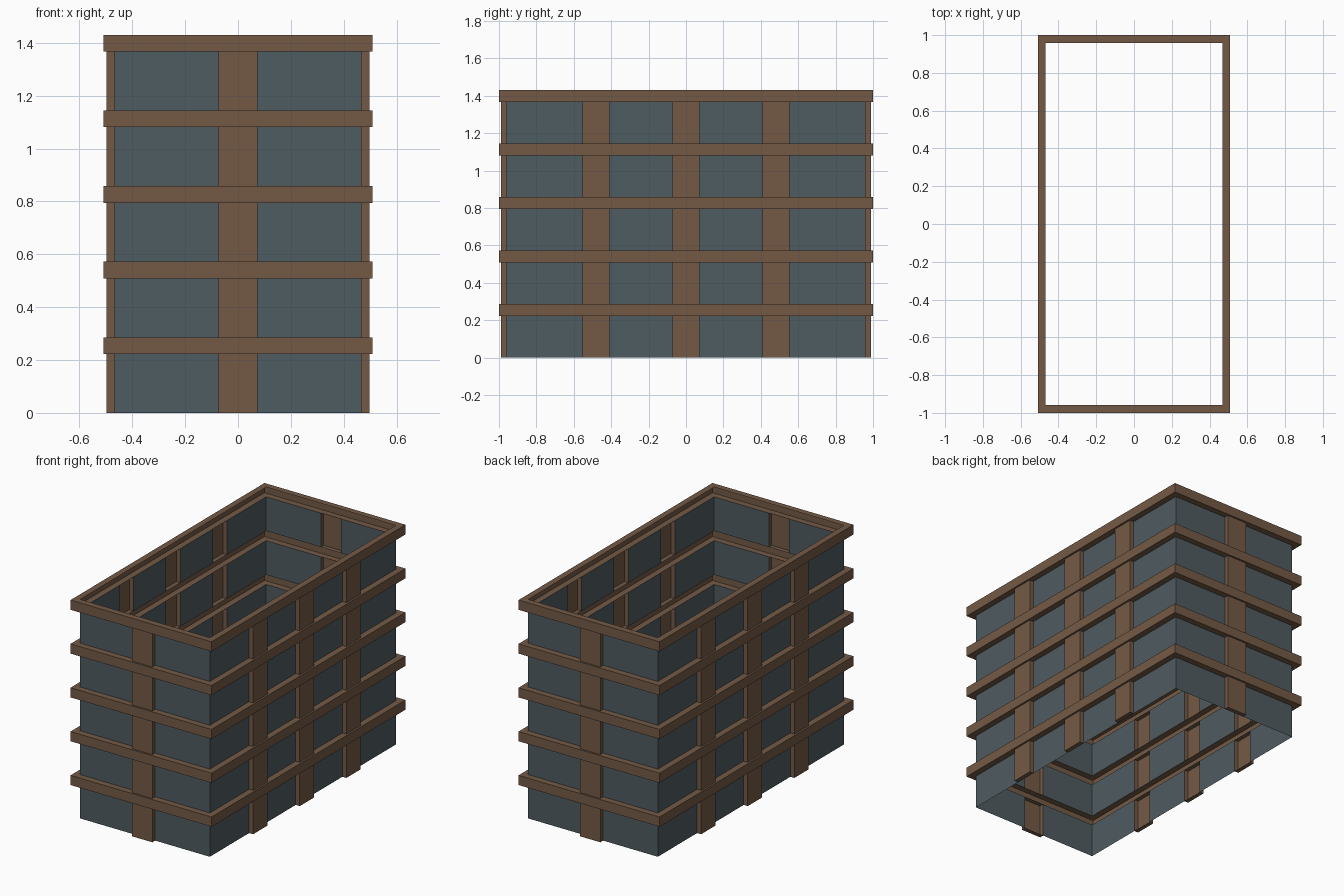
import bpy, bmesh
from mathutils import Matrix, Vector
from math import pi

if "Cube" in bpy.data.objects:
    bpy.data.objects.remove(bpy.data.objects["Cube"])

HX, HY = 0.468, 0.959          # glass skin half sizes
PILLAR, BAND = 0.029, 0.041    # how far pillars and bands stand out
FLOOR, BAND_H = 0.286, 0.0635  # storey height, band height
PW = 0.073                     # pillar half width
LEVELS = 5


def material(name, rgb):
    m = bpy.data.materials.new(name)
    m.diffuse_color = (*rgb, 1)
    m.use_nodes = True
    m.node_tree.nodes["Principled BSDF"].inputs["Base Color"].default_value = m.diffuse_color
    return m


BROWN = material("brown frame", (0.175, 0.102, 0.061))
GLASS = material("slate glass", (0.078, 0.106, 0.120))


def make(name, quads, mat):
    bm = bmesh.new()
    for q in quads:
        bm.faces.new([bm.verts.new(p) for p in q])
    bmesh.ops.remove_doubles(bm, verts=bm.verts, dist=1e-5)
    me = bpy.data.meshes.new(name)
    bm.to_mesh(me)
    bm.free()
    me.materials.append(mat)
    ob = bpy.data.objects.new(name, me)
    bpy.context.collection.objects.link(ob)


# each wall: name, turn about z, half width, distance from centre, pillar centres
WALLS = [("front", 0, HX, HY, [0]),
         ("right", pi / 2, HY, HX, [-0.481, 0, 0.481]),
         ("back", pi, HX, HY, [0]),
         ("left", -pi / 2, HY, HX, [-0.481, 0, 0.481])]

for name, turn, half, dist, centres in WALLS:
    rot = Matrix.Rotation(turn, 3, 'Z')

    def p(u, out, z):
        return rot @ Vector((u, -dist - out, z))

    glass, pillars, bands = [], [], []
    edges = [-half] + [c + s * PW for c in centres for s in (-1, 1)] + [half]
    for k in range(LEVELS):
        z0, z1, z2 = k * FLOOR, (k + 1) * FLOOR - BAND_H, (k + 1) * FLOOR
        # glass panes between the pillars
        for a, b in zip(edges[0::2], edges[1::2]):
            glass.append([p(a, 0, z0), p(b, 0, z0), p(b, 0, z1), p(a, 0, z1)])
        # hollow pillars standing out of the skin
        for c in centres:
            a, b, d = c - PW, c + PW, PILLAR
            pillars += [[p(a, d, z0), p(b, d, z0), p(b, d, z1), p(a, d, z1)],
                        [p(a, 0, z0), p(a, d, z0), p(a, d, z1), p(a, 0, z1)],
                        [p(b, d, z0), p(b, 0, z0), p(b, 0, z1), p(b, d, z1)]]
            if k == 0:
                pillars.append([p(a, 0, z0), p(b, 0, z0), p(b, d, z0), p(a, d, z0)])
        # hollow floor bands, mitred at the corners
        h, d = half + BAND, BAND
        bands += [[p(-h, d, z1), p(h, d, z1), p(h, d, z2), p(-h, d, z2)],
                  [p(-h, d, z2), p(h, d, z2), p(half, 0, z2), p(-half, 0, z2)],
                  [p(-half, 0, z1), p(half, 0, z1), p(h, d, z1), p(-h, d, z1)]]
    make(name + "_glass", glass, GLASS)
    make(name + "_pillars", pillars, BROWN)
    make(name + "_bands", bands, BROWN)
